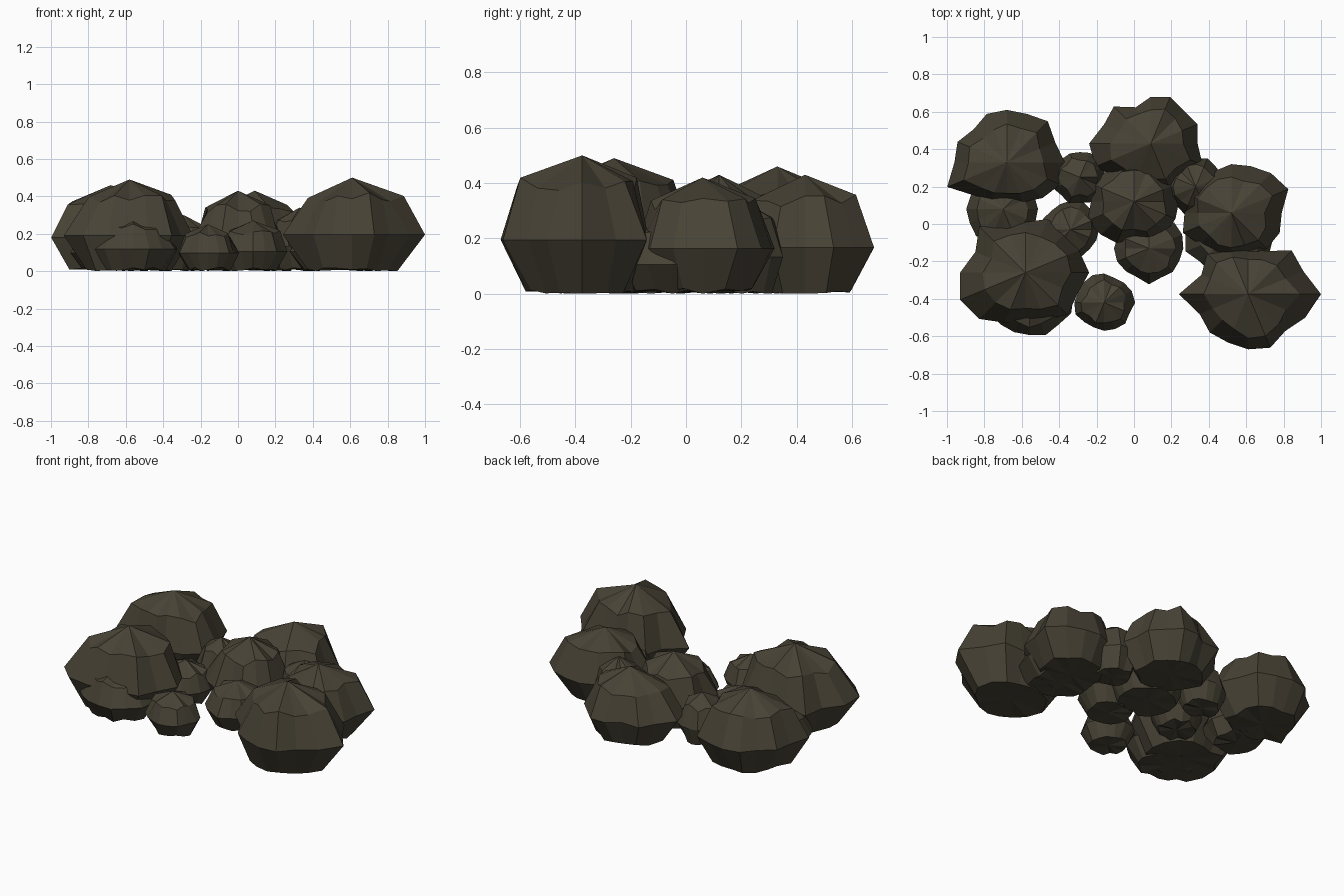
import bpy, bmesh, math, random

if "Cube" in bpy.data.objects:
    bpy.data.objects.remove(bpy.data.objects["Cube"])

random.seed(7)
SIDES = 16

stone = bpy.data.materials.new("dark_brown_stone")
stone.diffuse_color = (0.064, 0.055, 0.036, 1)
stone.use_nodes = True
stone.node_tree.nodes["Principled BSDF"].inputs["Base Color"].default_value = stone.diffuse_color


def boulder(name, x, y, height, radii):
    """Faceted boulder: narrow base, wide belly, uneven shoulder, pointed top.
    radii is one size, or a belly radius for every side."""
    if not isinstance(radii, list):
        radii = [radii * random.uniform(0.92, 1.08) for _ in range(SIDES)]
    bm = bmesh.new()
    mean = sum(radii) / SIDES
    # (radius scale, radius jitter, lowest z, highest z)
    levels = [(0.70, 0.06, 0.0, 0.02), (1.0, 0.0, 0.39 * height, 0.39 * height),
              (0.73, 0.07, 0.72 * height, 0.84 * height)]
    rings = []
    for scale, dr, z0, z1 in levels:
        ring = []
        for i, r in enumerate(radii):
            a = 2 * math.pi * i / SIDES
            if scale < 1:  # base and shoulder are rounder than the belly
                r = 0.6 * r + 0.4 * mean
            s = r * (scale + random.uniform(-dr, dr))
            ring.append(bm.verts.new((s * math.cos(a), s * math.sin(a),
                                      random.uniform(z0, z1))))
        rings.append(ring)
    rings[0][0].co.z = 0
    base = bm.verts.new((0, 0, 0.01))
    apex = bm.verts.new((0, 0, height))
    for i in range(SIDES):
        j = (i + 1) % SIDES
        bm.faces.new((rings[0][j], rings[0][i], base))
        for low, high in zip(rings, rings[1:]):
            bm.faces.new((low[i], low[j], high[j], high[i]))
        bm.faces.new((rings[-1][i], rings[-1][j], apex))
    mesh = bpy.data.meshes.new(name)
    bm.to_mesh(mesh)
    bm.free()
    mesh.materials.append(stone)
    obj = bpy.data.objects.new(name, mesh)
    obj.location = (x, y, 0)
    bpy.context.collection.objects.link(obj)


# Large boulders, belly radii counter-clockwise from +x
boulder("front_left_boulder", -0.58, -0.26, 0.49,
        [.34, .31, .30, .31, .27, .26, .35, .29, .35, .38, .35, .29, .27, .27, .32, .30])
boulder("front_right_boulder", 0.61, -0.375, 0.50,
        [.39, .32, .33, .25, .24, .26, .31, .27, .37, .28, .29, .28, .295, .31, .28, .33])
boulder("back_left_boulder", -0.68, 0.33, 0.46,
        [.31, .28, .31, .28, .28, .28, .25, .285, .28, .345, .25, .22, .20, .23, .27, .31])
boulder("back_middle_boulder", 0.09, 0.43, 0.43,
        [.25, .27, .25, .27, .25, .21, .28, .27, .33, .32, .26, .27, .27, .27, .27, .30])
boulder("right_boulder", 0.52, 0.06, 0.42,
        [.27, .33, .30, .27, .26, .24, .25, .26, .25, .28, .24, .24, .24, .25, .27, .28])
boulder("centre_boulder", 0.0, 0.12, 0.43,
        [.24, .24, .24, .22, .20, .21, .22, .24, .23, .27, .25, .24, .20, .24, .24, .24])

# Small rocks filling the gaps
small = [(0.08, -0.13, 0.27, 0.18), (-0.16, -0.42, 0.25, 0.155),
         (-0.56, -0.385, 0.30, 0.225), (-0.34, -0.03, 0.25, 0.155),
         (-0.29, 0.25, 0.30, 0.145), (-0.70, 0.08, 0.25, 0.195),
         (0.33, 0.20, 0.34, 0.155), (0.51, -0.05, 0.27, 0.235)]
small_names = ["front_middle_rock", "front_tip_rock", "front_left_rock",
               "inner_left_rock", "inner_back_rock", "left_rock",
               "inner_right_rock", "right_rock"]
for name, (x, y, h, r) in zip(small_names, small):
    boulder(name, x, y, h, r)
